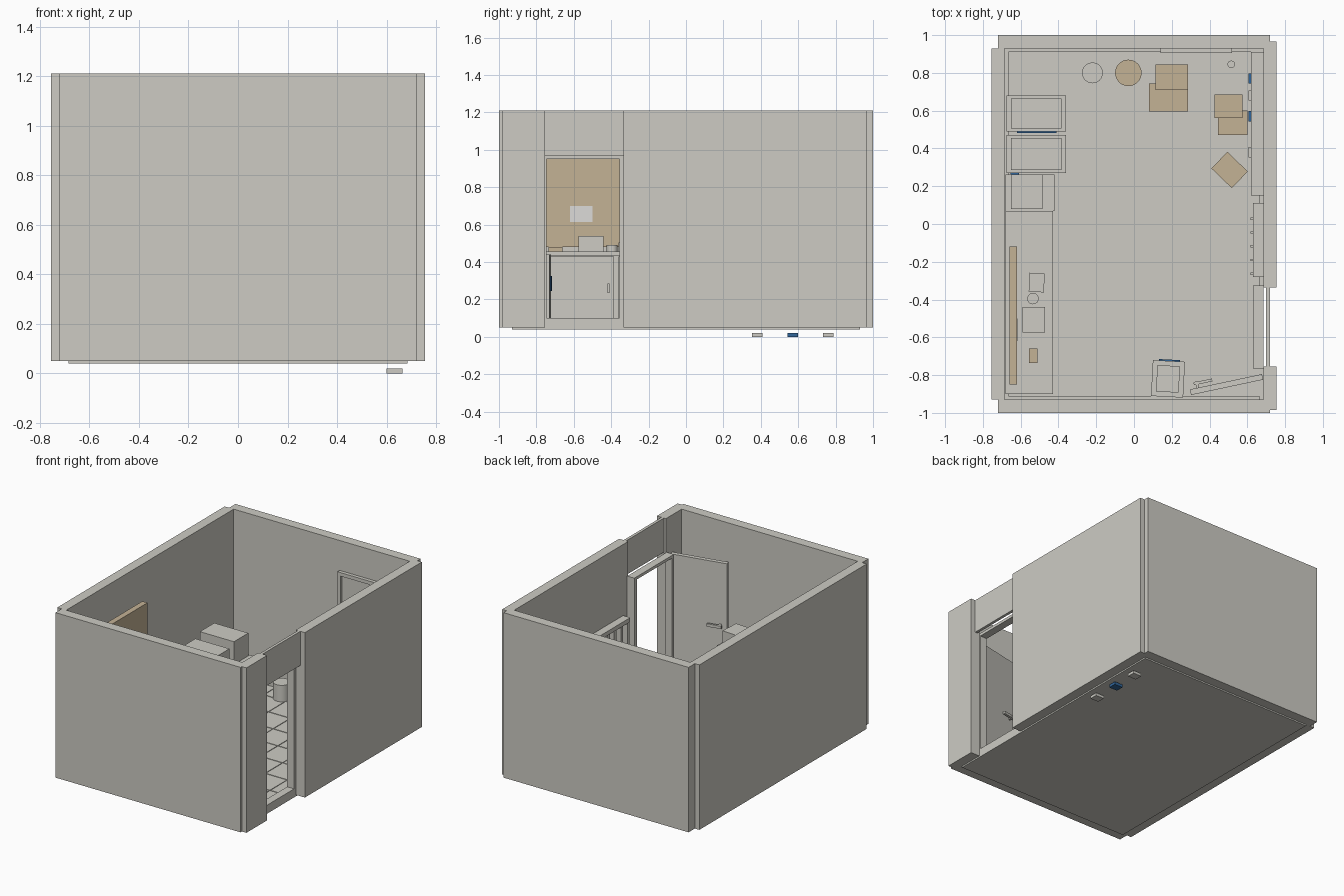
import bpy, bmesh, math
from mathutils import Matrix

cube = bpy.data.objects.get("Cube")
if cube:
    bpy.data.objects.remove(cube, do_unlink=True)


def material(name, colour):
    m = bpy.data.materials.new(name)
    m.use_nodes = True
    m.diffuse_color = (*colour, 1)
    bsdf = m.node_tree.nodes["Principled BSDF"]
    bsdf.inputs["Base Color"].default_value = (*colour, 1)
    bsdf.inputs["Roughness"].default_value = 0.8
    return m


grey = material("warm_grey", (0.61, 0.60, 0.55))
tan = material("cardboard_tan", (0.55, 0.445, 0.30))
blue = material("deep_blue", (0.03, 0.13, 0.32))
white = material("paper_white", (0.72, 0.71, 0.69))


def finish(name, bm, mat):
    mesh = bpy.data.meshes.new(name)
    bm.to_mesh(mesh)
    bm.free()
    mesh.materials.append(mat)
    obj = bpy.data.objects.new(name, mesh)
    bpy.context.collection.objects.link(obj)
    return obj


def add_box(bm, x, y, z):
    centre = [(a + b) / 2 for a, b in (x, y, z)]
    size = [b - a for a, b in (x, y, z)]
    bmesh.ops.create_cube(bm, size=1, matrix=Matrix.Translation(centre) @ Matrix.Diagonal((*size, 1)))


def boxes(name, mat, *parts):
    bm = bmesh.new()
    for part in parts:
        add_box(bm, *part)
    return finish(name, bm, mat)


def turned_box(name, mat, centre, size, angle):
    obj = boxes(name, mat, *[[(-s / 2, s / 2) for s in size]])
    obj.location = centre
    obj.rotation_euler.z = math.radians(angle)
    return obj


def cylinder(name, mat, x, y, z, r):
    bm = bmesh.new()
    bmesh.ops.create_cone(bm, cap_ends=True, segments=32, radius1=r, radius2=r, depth=z[1] - z[0],
                          matrix=Matrix.Translation((x, y, sum(z) / 2)))
    obj = finish(name, bm, mat)
    for p in obj.data.polygons:
        p.use_smooth = abs(p.normal.z) < 0.5


# Floor slab and tiles
boxes("floor_slab", grey, ((-0.685, 0.685), (-0.93, 0.93), (0.04, 0.05)))
cols, rows, gap = 8, 10, 0.003
dx, dy = 0.172, 0.193
tiles = []
for i in range(cols):
    for j in range(rows):
        x0, y0 = (i - cols / 2) * dx, (j - rows / 2) * dy + 0.005
        tiles.append(((max(x0, -0.685) + gap, min(x0 + dx, 0.685) - gap),
                      (max(y0, -0.93) + gap, min(y0 + dy, 0.93) - gap), (0.05, 0.054)))
boxes("floor_tiles", grey, *tiles)

# Walls, with a doorway in the left side wall
height = (0.05, 1.21)
boxes("front_wall", grey, ((-0.72, 0.72), (-1, -0.93), height))
boxes("back_wall", grey, ((-0.72, 0.72), (0.93, 1), height))
boxes("right_wall", grey, ((-0.755, -0.685), (-0.93, 0.93), height))
boxes("left_wall_front", grey, ((0.685, 0.755), (-0.985, -0.755), height))
boxes("left_wall_back", grey, ((0.685, 0.755), (-0.335, 0.965), height))
boxes("door_header", grey, ((0.70, 0.72), (-0.755, -0.335), (0.97, 1.21)))

# Skirting
low = (0.05, 0.11)
boxes("skirting", grey,
      ((-0.685, -0.665), (-0.93, 0.93), low),
      ((0.665, 0.685), (-0.335, 0.93), low),
      ((-0.665, 0.665), (-0.93, -0.91), low),
      ((-0.665, 0.665), (0.91, 0.93), low))

# Door frame and the open door
depth = (0.63, 0.685)
boxes("door_frame", grey,
      (depth, (-0.765, -0.745), (0.05, 0.97)),
      (depth, (-0.355, -0.325), (0.05, 0.97)),
      (depth, (-0.745, -0.355), (0.95, 0.97)),
      (depth, (-0.745, -0.355), (0.05, 0.10)))
turned_box("door_leaf", grey, (0.49, -0.85, 0.525), (0.39, 0.03, 0.85), 12)
turned_box("door_handle", grey, (0.365, -0.836, 0.51), (0.10, 0.015, 0.02), 12)
turned_box("door_handle_stem", grey, (0.335, -0.853, 0.51), (0.015, 0.04, 0.02), 12)

# Framed panel on the back wall
px, pz, t = (0.14, 0.52), (0.55, 1.0), 0.025
deep = (0.905, 0.93)
boxes("wall_panel_frame", grey,
      ((px[0], px[0] + t), deep, pz), ((px[1] - t, px[1]), deep, pz),
      (px, deep, (pz[0], pz[0] + t)), (px, deep, (pz[1] - t, pz[1])))
boxes("wall_panel", grey, (px, (0.922, 0.93), pz))

# Long worktop with drawers under it
boxes("worktop", grey, ((-0.68, -0.43), (-0.90, 0.07), (0.435, 0.455)))
boxes("worktop_body", grey, ((-0.68, -0.455), (-0.89, 0.06), (0.05, 0.435)))
handles = [-0.415 + k * 0.4 for k in (-1, 0, 1)]
boxes("worktop_doors", grey, *[((-0.455, -0.44), (y - 0.345, y + 0.03), (0.10, 0.43))
                              for y in handles[1:]])
boxes("worktop_handles", grey, *[((-0.44, -0.43), (y - 0.005, y + 0.005), (0.235, 0.285))
                                for y in handles[1:]])

# Pin board and paper
boxes("pin_board", tan, ((-0.66, -0.62), (-0.85, -0.12), (0.48, 0.97)))
boxes("pinned_paper", white, ((-0.62, -0.616), (-0.62, -0.50), (0.615, 0.70)))

# Things on the worktop
boxes("worktop_box", grey, ((-0.59, -0.47), (-0.575, -0.44), (0.455, 0.54)))
boxes("small_carton", tan, ((-0.555, -0.51), (-0.735, -0.66), (0.455, 0.48)))
turned_box("paper_tray", grey, (-0.515, -0.31, 0.48), (0.08, 0.10, 0.05), -3)
cylinder("mug", grey, -0.535, -0.395, (0.455, 0.49), 0.03)

# Appliances along the right wall
for name, y0, y1, top in (("rear_appliance", 0.49, 0.68, 0.52), ("middle_appliance", 0.27, 0.47, 0.49)):
    boxes(name + "_cabinet", grey, ((-0.675, -0.36), (y0, y1), (0.05, 0.36)))
    boxes(name + "_top", grey, ((-0.65, -0.385), (y0 + 0.015, y1 - 0.015), (0.36, top)))
boxes("rear_appliance_screen", blue, ((-0.62, -0.41), (0.483, 0.49), (0.20, 0.32)))
boxes("middle_appliance_display", blue, ((-0.655, -0.61), (0.263, 0.27), (0.29, 0.33)))
boxes("low_cabinet", grey, ((-0.68, -0.42), (0.07, 0.262), (0.05, 0.33)))
boxes("low_cabinet_box", grey, ((-0.65, -0.485), (0.08, 0.262), (0.33, 0.42)))

# Machine by the front wall
turned_box("front_machine", grey, (0.18, -0.82, 0.245), (0.17, 0.19, 0.39), -3)
turned_box("front_machine_top", grey, (0.18, -0.82, 0.49), (0.12, 0.14, 0.10), -3)
turned_box("front_machine_panel", blue, (0.188, -0.722, 0.285), (0.11, 0.008, 0.08), -3)

# Slatted locker beside the door
boxes("locker", grey,
      ((0.63, 0.685), (-0.28, 0.11), (0.68, 0.71)),
      ((0.63, 0.685), (-0.28, 0.11), (0.05, 0.09)),
      ((0.672, 0.685), (-0.28, 0.11), (0.09, 0.68)),
      *[((0.635, 0.672), (y, y + 0.025), (0.09, 0.68))
        for y in [-0.28 + k * 0.073 for k in range(6)]])
boxes("locker_handles", grey, *[((0.618, 0.635), (y, y + 0.012), (0.36, 0.42))
                               for y in [-0.27 + k * 0.073 for k in range(5)]])

# Shelf rack with small bins
levels = [0.06 + k * 0.155 for k in range(5)]
boxes("shelf_rack", grey,
      ((0.672, 0.685), (0.15, 0.91), (0.05, 0.70)),
      *[((0.62, 0.685), (y, y + 0.015), (0.05, 0.70)) for y in (0.15, 0.52, 0.895)],
      *[((0.62, 0.685), (0.15, 0.91), (z, z + 0.015)) for z in levels])
bins = {True: [], False: []}
for k, z in enumerate(levels[:-1]):
    for n, y in enumerate((0.38, 0.57, 0.68, 0.77)):
        bins[(k + n) % 2 == 0].append(((0.605, 0.665), (y - 0.027, y + 0.027), (z + 0.015, z + 0.07)))
boxes("blue_bins", blue, *bins[True])
boxes("grey_bins", grey, *bins[False])

# Small blocks under the floor
for name, y, mat in (("front", 0.38, grey), ("middle", 0.57, blue), ("rear", 0.76, grey)):
    boxes(name + "_underfloor_block", mat, ((0.60, 0.665), (y - 0.028, y + 0.028), (0, 0.02)))

# Cartons, drums and pole at the back
boxes("large_carton_lower", tan, ((0.08, 0.285), (0.595, 0.745), (0.054, 0.20)))
boxes("large_carton_upper", tan, ((0.115, 0.285), (0.71, 0.845), (0.054, 0.30)))
boxes("side_carton_lower", tan, ((0.445, 0.60), (0.47, 0.60), (0.054, 0.17)))
boxes("side_carton_upper", tan, ((0.425, 0.575), (0.56, 0.685), (0.054, 0.26)))
turned_box("loose_carton", tan, (0.506, 0.286, 0.11), (0.15, 0.122, 0.11), -44)
cylinder("grey_bin", grey, -0.22, 0.80, (0.054, 0.17), 0.055)
cylinder("tan_drum", tan, -0.03, 0.80, (0.054, 0.20), 0.07)
cylinder("corner_pole", grey, 0.515, 0.845, (0.054, 0.40), 0.02)
